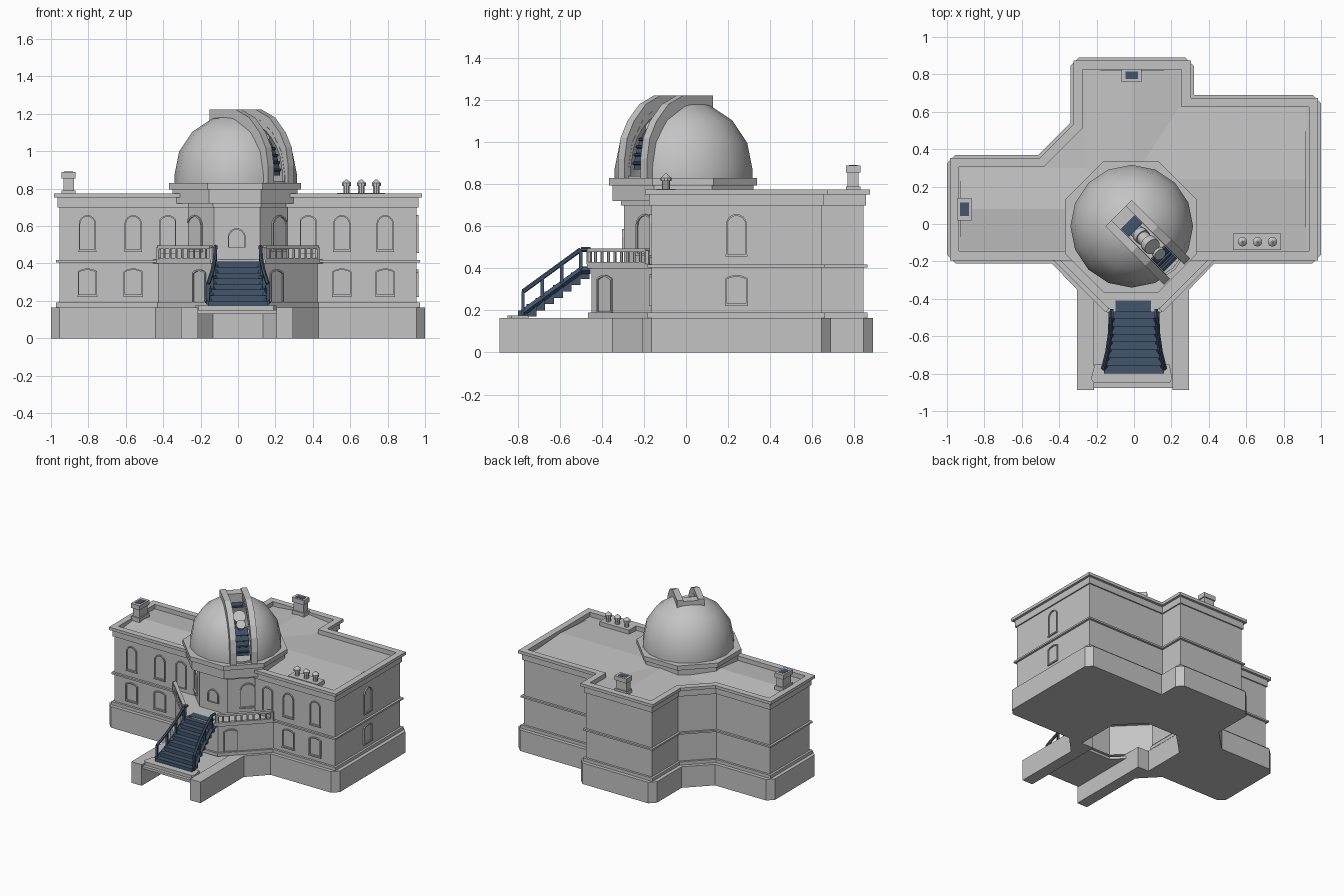
import bpy, bmesh
from math import radians, sin, cos, asin, pi
from mathutils import Vector, Matrix

if "Cube" in bpy.data.objects:
    bpy.data.objects.remove(bpy.data.objects["Cube"], do_unlink=True)


def material(name, rgb):
    m = bpy.data.materials.new(name)
    m.use_nodes = True
    m.diffuse_color = (*rgb, 1)
    m.node_tree.nodes["Principled BSDF"].inputs["Base Color"].default_value = (*rgb, 1)
    return m


STONE = material("grey_stone", (0.55, 0.55, 0.55))
BLUE = material("slate_blue_metal", (0.055, 0.09, 0.15))


def finish(name, bm, mat, M=None):
    if M:
        bm.transform(M)
    bmesh.ops.recalc_face_normals(bm, faces=bm.faces)
    me = bpy.data.meshes.new(name)
    bm.to_mesh(me)
    bm.free()
    ob = bpy.data.objects.new(name, me)
    bpy.context.collection.objects.link(ob)
    me.materials.append(mat)
    return ob


def prism(name, pts, z0, z1, mat=STONE, M=None, hole=None):
    """Extrude a plan polygon; with a matching hole polygon it becomes a ring."""
    bm = bmesh.new()
    n = len(pts)
    rows = [[bm.verts.new((x, y, z)) for x, y in p]
            for p in ([pts] + ([hole] if hole else [])) for z in (z0, z1)]
    loops = [(0, 1), (1, 3), (3, 2), (2, 0)] if hole else [(0, 1)]
    for a, b in loops:
        for i in range(n):
            j = (i + 1) % n
            bm.faces.new((rows[a][i], rows[a][j], rows[b][j], rows[b][i]))
    if not hole:
        bm.faces.new(rows[0])
        bm.faces.new(rows[1])
    return finish(name, bm, mat, M)


def box(name, x0, x1, y0, y1, z0, z1, mat=STONE, M=None):
    return prism(name, [(x0, y0), (x1, y0), (x1, y1), (x0, y1)], z0, z1, mat, M)


def rod(name, p, q, r1, r2=None, mat=STONE, seg=10):
    p, q = Vector(p), Vector(q)
    bm = bmesh.new()
    bmesh.ops.create_cone(bm, cap_ends=True, segments=seg, radius1=r1,
                          radius2=r1 if r2 is None else r2, depth=(q - p).length)
    rot = (q - p).to_track_quat('Z', 'Y').to_matrix().to_4x4()
    return finish(name, bm, mat, Matrix.Translation((p + q) / 2) @ rot)


def smooth(ob):
    bpy.ops.object.select_all(action='DESELECT')
    ob.select_set(True)
    bpy.context.view_layer.objects.active = ob
    bpy.ops.object.shade_smooth_by_angle(angle=radians(35))


# Building plan, counter-clockwise, with a hollow under the tower open to the front
WINGS = [(1, -.21), (1, .69), (.32, .69), (.32, .89), (-.34, .89), (-.34, .54),
         (-.51, .37), (-1, .37), (-1, -.21)]
CHAMFERED = {1, 2, 4, 5, 8, 9}


def outline(inset, chamfer=0, hollow=.22):
    s = hollow * .43
    plan = [(hollow, -.21)] + WINGS + [(-hollow, -.21), (-hollow, s), (-s, hollow),
                                       (s, hollow), (hollow, s)]
    pts = [Vector(p) for p in plan]
    out = []
    for i, p in enumerate(pts):
        a = (p - pts[i - 1]).normalized()
        b = (pts[(i + 1) % len(pts)] - p).normalized()
        na, nb = Vector((-a.y, a.x)), Vector((-b.y, b.x))
        v = p + (na + nb) * inset / (1 + na.dot(nb))
        out += [v - a * chamfer, v + b * chamfer] if chamfer and i in CHAMFERED else [v]
    return [tuple(v) for v in out]


# Main block: chamfered plinth, sharp walls, mouldings, cornice, parapet
prism("plinth", outline(0, .045, .31), 0, .165)
prism("base_moulding", outline(.028, 0, .28), .165, .19)
prism("lower_walls", outline(.045, 0, .26), .19, .405)
prism("string_course", outline(.028), .405, .418)
prism("upper_walls", outline(.045), .418, .74)
prism("cornice_frieze", outline(.035), .70, .752, hole=outline(.065))
prism("parapet_cap", outline(.016), .752, .775, hole=outline(.065))


# Low-pitched roof over each wing
def shallow_roof(name, length, width, M):
    prism(name, [(-width / 2, 0), (width / 2, 0), (0, .025)], 0, length, STONE, M)


UP = Matrix.Rotation(pi / 2, 4, 'X')
EAST = Matrix.Rotation(pi / 2, 4, 'Z') @ UP
shallow_roof("east_roof", .92, .76, Matrix.Translation((0, .24, .74)) @ EAST)
shallow_roof("west_roof", .93, .44, Matrix.Translation((-.93, .08, .74)) @ EAST)
shallow_roof("back_roof", .82, .50, Matrix.Translation((-.01, .82, .74)) @ UP)


# Projecting lower storey: thin walls around an open undercroft, with the balcony above
def podium(grow):
    g = grow * 1.414
    return [(.425 + g, -.165), (.14 + grow * .41, -.45 - grow),
            (-.14 - grow * .41, -.45 - grow), (-.425 - g, -.165)]


INNER = podium(-.02)[::-1]
prism("podium_base", podium(.015) + INNER, .165, .19)
prism("podium_walls", podium(0) + INNER, .19, .40)
prism("balcony_floor", podium(.02), .40, .42)

# Front terrace: deck sunk between thick side walls with angled returns
DECK = [(.42, -.20), (.25, -.36), (.25, -.876), (-.26, -.876), (-.26, -.36), (-.43, -.20)]
prism("terrace_deck", DECK + INNER, .13, .15)
for side, x0, x1, xe in (("left", .205, .295, .43), ("right", -.215, -.305, -.44)):
    box(side + "_terrace_wall", x0, x1, -.887, -.21, 0, .165)
    prism(side + "_terrace_return", [(x1, -.35), (xe, -.21), (x1, -.21)], 0, .165)
prism("stair_pad", [(-.21, -.85), (.19, -.85), (.205, -.83), (.19, -.75),
                    (-.21, -.75), (-.23, -.83)], .135, .175)


# Octagonal tower with stepped cornice
def octagon(apothem, cx, cy):
    r = apothem / cos(pi / 8)
    return [(cx + r * cos(pi / 8 + k * pi / 4), cy + r * sin(pi / 8 + k * pi / 4)) for k in range(8)]


for name, ap, z0, z1 in (("tower_walls", .295, .42, .80), ("tower_band", .308, .70, .72)):
    prism(name, octagon(ap, -.005, 0), z0, z1)
for name, ap, z0, z1 in (("tower_cornice", .335, .72, .795), ("dome_ring", .352, .795, .83)):
    prism(name, octagon(ap, -.016, -.014), z0, z1)


# Windows and doors: raised arched frames with sills, facing -y before turning
def arch(w, h, rise, z):
    r = (w * w / 4 + rise * rise) / (2 * rise)
    half = asin(min(1, w / 2 / r))
    pts = [(-w / 2, z), (w / 2, z)]
    for k in range(9):
        t = half * (1 - k / 4)
        pts.append((r * sin(t), z + h - r + r * cos(t)))
    return pts


def opening(name, x, y, z, turn, w, h, rise, sill=True):
    M = Matrix.Translation((x, y, z)) @ Matrix.Rotation(radians(turn), 4, 'Z')
    prism(name + "_frame", arch(w + .014, h + .008, rise + .003, 0), -.001, .0097, STONE,
          M @ UP, hole=arch(w, h - .004, rise, .004))
    if sill:
        box(name + "_sill", -w / 2 - .009, w / 2 + .009, -.012, 0, -.008, 0, STONE, M)


for i, x in enumerate((-.805, -.56, .555, .787)):
    opening(f"upper_window_{i}", x, -.165, .47, 0, .078, .18, .038)
    opening(f"lower_window_{i}", x, -.165, .23, 0, .088, .135, .012)
opening("side_upper_window", .955, .24, .465, 90, .085, .185, .042)
opening("side_lower_window", .955, .24, .23, 90, .09, .13, .012)
opening("balcony_door", -.007, -.295, .485, 0, .08, .095, .035, False)
for s, side in ((1, "left"), (-1, "right")):
    opening(side + "_wing_window", s * .375, -.165, .45, 0, .075, .20, .02, False)
    opening(side + "_tower_window", s * .225 - .005, -.192, .47, s * 45, .10, .18, .045)
    opening(side + "_lower_door", s * .205, -.385, .19, s * 45, .085, .17, .015, False)

    # Balustrade along the angled balcony edge
    a, b = Vector((s * .425, -.185, 0)), Vector((s * .14, -.46, 0))
    M = Matrix.Translation((a + b) / 2) @ Matrix.Rotation(s * pi / 4, 4, 'Z')
    half = (a - b).length / 2
    box(side + "_balcony_rail", -half, half, -.013, .013, .478, .495, STONE, M)
    box(side + "_balcony_kerb", -half, half, -.011, .011, .42, .43, STONE, M)
    for k in range(10):
        p = a.lerp(b, k / 9)
        r = .014 if k in (0, 9) else .007
        rod(side + "_baluster", p + Vector((0, 0, .42)), p + Vector((0, 0, .485)), r, r, seg=6)

# Blue entrance stair that widens towards the ground
STEPS = 8


def flare(t):
    return .12 + .04 * t * t


for k in range(STEPS):
    t = k / (STEPS - 1)
    top = .41 - t * .21
    y = -.46 - k * .042
    box("stair_step", -flare(t), flare(t), y - .046, y, max(top - .06, .166), top, BLUE)
box("stair_landing", -.10, .09, -.47, -.41, .41, .423, BLUE)
for s, side in ((1, "left"), (-1, "right")):
    rail = [(s * .12, -.455, .49)]
    for k in range(4):
        t = k / 3
        x, y, z = s * flare(t), -.50 - .275 * t, .40 - .20 * t
        box(side + "_stair_post", x - .008, x + .008, y - .008, y + .008, z - .02, z + .09, BLUE)
        rail.append((x, y, z + .09))
    for p, q in zip(rail, rail[1:]):
        rod(side + "_handrail", p, q, .011, .011, BLUE, 6)
        low = Vector((0, 0, -.10))
        rod(side + "_stringer", Vector(p) + low, Vector(q) + low, .016, .016, BLUE, 4)

# Chimneys with dark flues
for name, x, y, w, d in (("west_chimney", -.905, .08, .075, .12), ("back_chimney", -.013, .795, .105, .07)):
    for part, g, z0, z1 in (("_stack", -.009, .74, .855), ("_cap", 0, .855, .89), ("_foot", 0, .74, .79)):
        box(name + part, x - w / 2 - g, x + w / 2 + g, y - d / 2 - g, y + d / 2 + g, z0, z1)
    box(name + "_flue", x - w * .32, x + w * .32, y - d * .3, y + d * .3, .885, .892, BLUE)

# Roof vents on a shared base
box("vent_base", .53, .785, -.14, -.05, .74, .778)
for x in (.58, .66, .74):
    smooth(rod("vent_stem", (x, -.095, .77), (x, -.095, .82), .018))
    smooth(rod("vent_cap", (x, -.095, .815), (x, -.095, .83), .026))
    smooth(rod("vent_top", (x, -.095, .83), (x, -.095, .85), .026, .004))

# Coarse dome shell with a slit cut towards the front left
C = Vector((-.012, -.012, 0))
SLIT = Matrix.Translation(C) @ Matrix.Rotation(-pi / 4, 4, 'Z')
R, ZC = .328, .86
bm = bmesh.new()
bmesh.ops.create_uvsphere(bm, u_segments=16, v_segments=8, radius=R)
bmesh.ops.delete(bm, geom=[v for v in bm.verts if v.co.z < -R * .5], context='VERTS')
for v in bm.verts:
    if v.co.z < -.01:
        v.co = Vector((v.co.x, v.co.y, 0)).normalized() * R
        v.co.z = -.045
dome = finish("dome", bm, STONE, Matrix.Translation((C.x, C.y, ZC + .012)))
cutter = box("slit_cutter", -.03, .5, -.052, .052, .84, 1.4, STONE, SLIT)
cutter.hide_render = True
shell = dome.modifiers.new("shell", 'SOLIDIFY')
shell.thickness = .015
cut = dome.modifiers.new("slit", 'BOOLEAN')
cut.object = cutter
cut.solver = 'EXACT'
bpy.context.view_layer.objects.active = dome
for m in ("shell", "slit"):
    bpy.ops.object.modifier_apply(modifier=m)
bpy.data.objects.remove(cutter, do_unlink=True)
smooth(dome)


def arc(r, a0, a1, n=10):
    return [(r * cos(radians(a0 + (a1 - a0) * k / n)), ZC + r * sin(radians(a0 + (a1 - a0) * k / n)))
            for k in range(n + 1)]


# Raised ribs either side of the slit, and the cap behind it
RIB = [(.3, .83), (.343, .83), (.343, .92), (.325, 1.02), (.28, 1.10), (.2, 1.18), (.1, 1.222),
       (-.1, 1.222)] + arc(.302, 109, 0)
for name, e in (("left_slit_rib", -.0985), ("right_slit_rib", .0535)):
    prism(name, RIB, e, e + .045, STONE, SLIT @ UP)
box("slit_cap", -.099, -.03, -.06, .06, 1.14, 1.212, STONE, SLIT)

# Blue shutter panels inside the slit, with rungs
for name, a0, a1 in (("lower_shutter", 2, 44), ("upper_shutter", 84, 97)):
    prism(name, arc(.285, a0, a1) + arc(.27, a1, a0), -.05, .05, BLUE, SLIT @ UP)
for a in (8, 16, 24, 32):
    d, z = arc(.29, a, a, 1)[0]
    rod("shutter_rung", SLIT @ Vector((d, -.05, z)), SLIT @ Vector((d, .05, z)), .008, .008, BLUE, 6)

# Telescope with a smaller finder tube below it
for name, d0, d1, lift, r in (("telescope_tube", -.03, .14, .965, .036), ("telescope_collar", .06, .085, .965, .043),
                              ("telescope_lens_ring", .125, .155, .965, .046),
                              ("finder_tube", .05, .20, .87, .026), ("finder_ring", .195, .215, .87, .034)):
    smooth(rod(name, SLIT @ Vector((d0, 0, lift + d0)), SLIT @ Vector((d1, 0, lift + d1)), r, r, STONE, 16))
rod("telescope_pier", SLIT @ Vector((0, 0, .82)), SLIT @ Vector((0, 0, .97)), .03)
